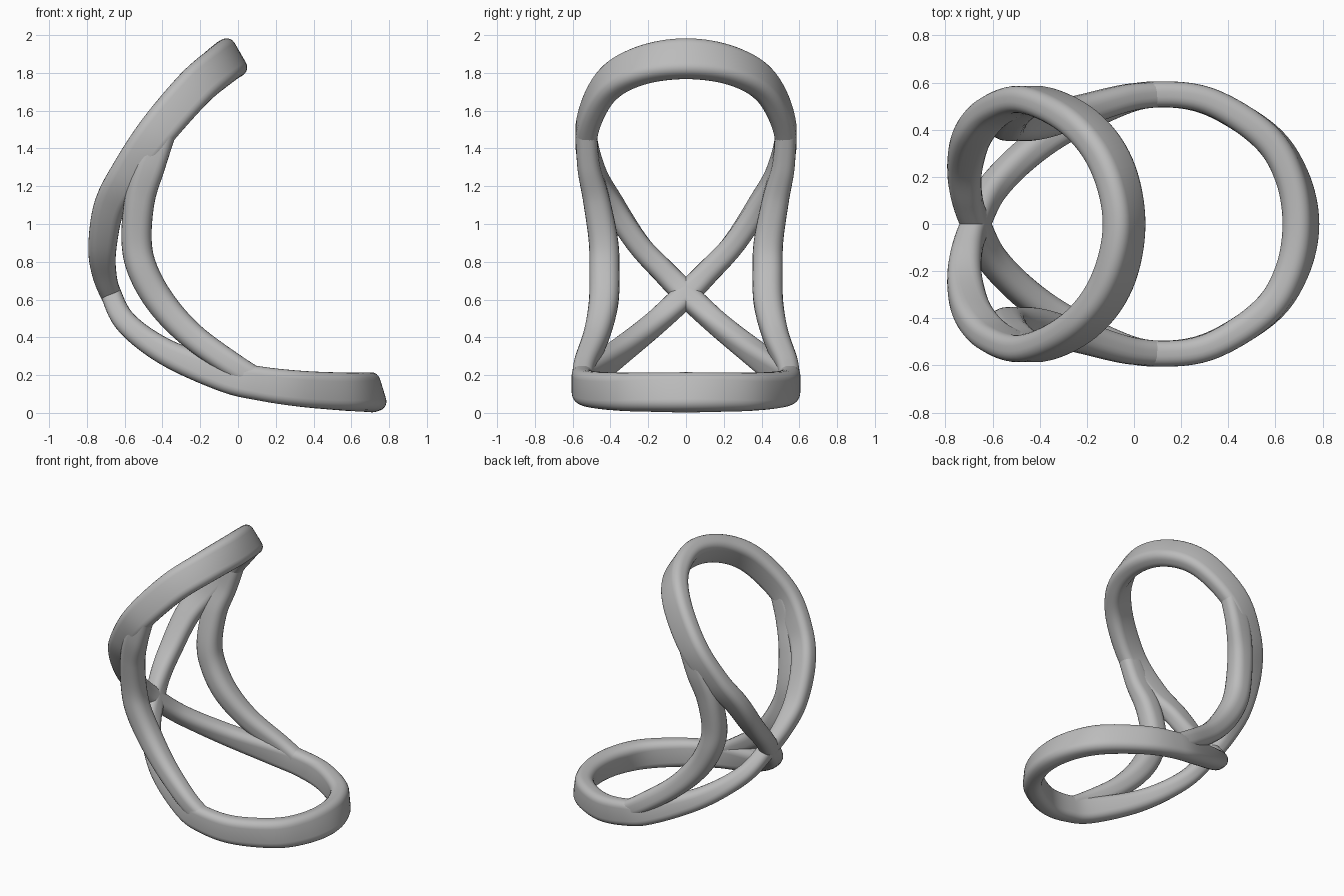
import bpy
import bmesh
from math import cos, sin, radians, pi
from mathutils import Vector

cube = bpy.data.objects.get("Cube")
if cube:
    bpy.data.objects.remove(cube, do_unlink=True)

grey = bpy.data.materials.new("plain_grey")
grey.use_nodes = True
GREY = (0.5, 0.5, 0.5, 1)
grey.diffuse_color = GREY
grey.node_tree.nodes["Principled BSDF"].inputs["Base Color"].default_value = GREY

# Stations: x, y, z, lean of the section in degrees, section depth, section width
UPPER_STRAND = [
    (-.042, 0, 1.875, -60, .22, .125),
    (-.095, .25, 1.835, -53, .215, .125),
    (-.23, .43, 1.72, -46, .21, .12),
    (-.43, .527, 1.49, -39, .2, .115),
    (-.585, .485, 1.27, -30, .18, .115),
    (-.68, .385, 1.095, -18, .165, .12),
    (-.717, .25, .89, -3, .15, .12),
    (-.71, .12, .75, 6, .13, .125),
]
CROSSING = [(-.672, 0, .628, 19, .11, .13)]
LOWER_STRAND = [
    (-.585, .17, .47, 40, .12, .125),
    (-.373, .36, .317, 63, .14, .125),
    (-.07, .515, .196, 75, .17, .115),
    (.12, .55, .155, 80, .18, .11),
    (.33, .515, .128, 85, .19, .115),
    (.56, .37, .113, 94, .2, .125),
    (.67, .2, .11, 102, .205, .125),
    (.708, 0, .109, 107, .21, .125),
]
SIDE_BAR = [
    (-.4, .527, 1.48, -35, .14, .11),
    (-.465, .515, 1.31, -22, .16, .12),
    (-.52, .475, 1.13, -9, .16, .14),
    (-.537, .438, .915, 2, .16, .155),
    (-.505, .432, .757, 17, .16, .16),
    (-.405, .437, .58, 36, .155, .155),
    (-.246, .475, .41, 50, .14, .135),
    (-.03, .535, .255, 64, .13, .115),
    (.12, .55, .165, 75, .12, .105),
]


def mirrored(stations):
    """Reflect stations across the model's middle plane."""
    return [(s[0], -s[1]) + s[2:] for s in stations]


def smooth_path(stations, closed, steps=8):
    """Catmull-Rom interpolation of all station values."""
    pts = [Vector(s) for s in stations]
    n = len(pts)

    def at(i):
        return pts[i % n] if closed else pts[max(0, min(n - 1, i))]

    path = []
    for i in range(n if closed else n - 1):
        a, b, c, d = (at(i + k) for k in (-1, 0, 1, 2))
        for j in range(steps):
            t = j / steps
            path.append(b + (c - a) * (t / 2)
                        + (a * 2 - b * 5 + c * 4 - d) * (t * t / 2)
                        + (b * 3 - a - c * 3 + d) * (t ** 3 / 2))
    if not closed:
        path.append(pts[-1])
    return path


def rounded_section(depth, width, corner_steps=5):
    """Outline of a rectangle with rounded corners."""
    r = min(depth, width) * .4
    outline = []
    for q, (sx, sy) in enumerate([(1, 1), (-1, 1), (-1, -1), (1, -1)]):
        for k in range(corner_steps + 1):
            a = pi / 2 * (q + k / corner_steps)
            outline.append((sx * (depth / 2 - r) + r * cos(a),
                            sy * (width / 2 - r) + r * sin(a)))
    return outline


def sweep(name, stations, closed):
    """Carry a changing rounded section along a smooth path."""
    path = smooth_path(stations, closed)
    n = len(path)
    bm = bmesh.new()
    rings = []
    for i, p in enumerate(path):
        ahead = path[(i + 1) % n] if closed else path[min(i + 1, n - 1)]
        behind = path[i - 1] if closed else path[max(i - 1, 0)]
        tangent = Vector((ahead - behind)[:3]).normalized()
        lean = radians(p[3])
        deep = Vector((cos(lean), 0, sin(lean)))
        deep = (deep - tangent * deep.dot(tangent)).normalized()
        wide = tangent.cross(deep)
        centre = Vector(p[:3])
        rings.append([bm.verts.new(centre + deep * u + wide * v)
                      for u, v in rounded_section(p[4], p[5])])
    for i in range(n if closed else n - 1):
        a, b = rings[i], rings[(i + 1) % n]
        for k in range(len(a)):
            m = (k + 1) % len(a)
            bm.faces.new((a[k], a[m], b[m], b[k]))
    if not closed:
        bm.faces.new(rings[0])
        bm.faces.new(rings[-1])
    bmesh.ops.recalc_face_normals(bm, faces=bm.faces)
    mesh = bpy.data.meshes.new(name)
    bm.to_mesh(mesh)
    bm.free()
    mesh.materials.append(grey)
    obj = bpy.data.objects.new(name, mesh)
    bpy.context.collection.objects.link(obj)
    bpy.ops.object.select_all(action="DESELECT")
    obj.select_set(True)
    bpy.context.view_layer.objects.active = obj
    bpy.ops.object.shade_smooth_by_angle(angle=radians(40))
    return obj


# Folded figure-eight frame: down one side, through the crossing, and back
half = UPPER_STRAND + CROSSING + mirrored(LOWER_STRAND)
sweep("figure_eight_frame", half + mirrored(half[1:-1])[::-1], True)

# Curved bars that tie the upper loop to the lower loop
sweep("left_side_bar", SIDE_BAR, False)
sweep("right_side_bar", mirrored(SIDE_BAR), False)
